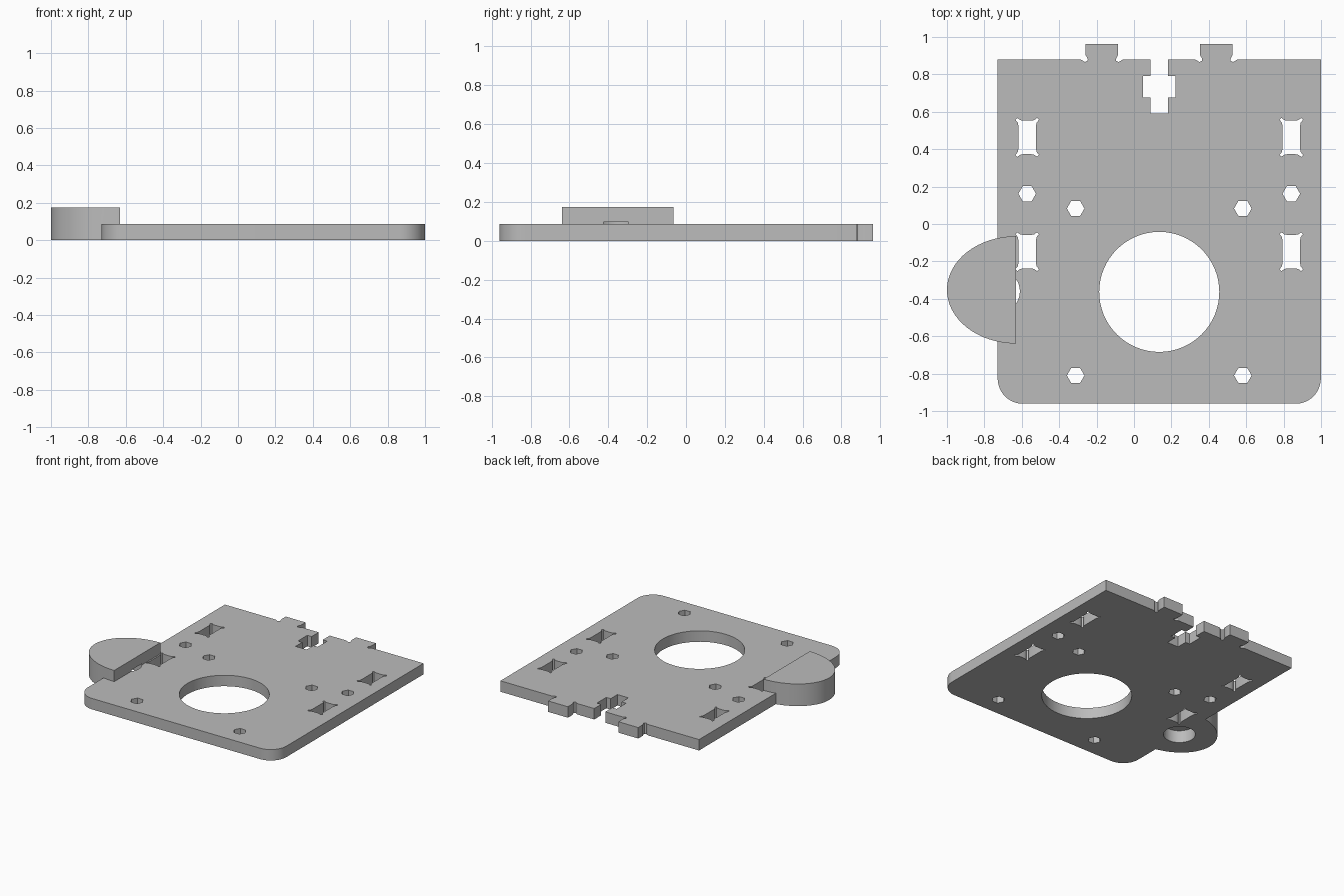
import bpy
import bmesh
from math import cos, sin, pi

cube = bpy.data.objects.get("Cube")
if cube:
    bpy.data.objects.remove(cube, do_unlink=True)

THICK = 0.086
MID_X = 0.135          # symmetry line of the plate

grey = bpy.data.materials.new("plain grey")
grey.use_nodes = True
grey.diffuse_color = (0.5, 0.5, 0.5, 1)
grey.node_tree.nodes["Principled BSDF"].inputs["Base Color"].default_value = (0.5, 0.5, 0.5, 1)


def prism(name, points, z0, z1):
    """Extrude a closed outline from z0 to z1."""
    bm = bmesh.new()
    face = bm.faces.new([bm.verts.new((x, y, z0)) for x, y in points])
    top = bmesh.ops.extrude_face_region(bm, geom=[face])["geom"]
    verts = [v for v in top if isinstance(v, bmesh.types.BMVert)]
    bmesh.ops.translate(bm, verts=verts, vec=(0, 0, z1 - z0))
    bmesh.ops.recalc_face_normals(bm, faces=bm.faces)
    mesh = bpy.data.meshes.new(name)
    bm.to_mesh(mesh)
    bm.free()
    mesh.materials.append(grey)
    obj = bpy.data.objects.new(name, mesh)
    bpy.context.collection.objects.link(obj)
    return obj


def arc(cx, cy, rx, ry, start, end, steps):
    return [(cx + rx * cos(start + (end - start) * i / steps),
             cy + ry * sin(start + (end - start) * i / steps))
            for i in range(steps + 1)]


def ring(cx, cy, r, sides):
    return arc(cx, cy, r, r, 0, 2 * pi, sides)[:-1]


def combine(target, tool, operation):
    """Apply a boolean and discard the tool."""
    bpy.context.view_layer.objects.active = target
    mod = target.modifiers.new(operation, 'BOOLEAN')
    mod.operation = operation
    mod.solver = 'EXACT'
    mod.object = tool
    bpy.ops.object.modifier_apply(modifier=mod.name)
    bpy.data.objects.remove(tool, do_unlink=True)


def cut(target, points, z0=-0.1, z1=0.3):
    combine(target, prism("cutter", points, z0, z1), 'DIFFERENCE')


def tab(cx):
    """Locking tab with relief notches at its roots, right to left."""
    half = [(0.112, 0.879), (0.09, 0.866), (0.077, 0.872), (0.075, 0.882),
            (0.086, 0.902), (0.086, 0.962)]
    return [(cx + x, y) for x, y in half] + [(cx - x, y) for x, y in reversed(half)]


# Half of the cross-shaped nut slot, from the back edge inwards
slot = [(0.048, 0.879), (0.048, 0.792), (0.086, 0.792), (0.086, 0.675),
        (0.048, 0.675), (0.048, 0.591)]
nut_slot = [(MID_X + x, y) for x, y in slot] + [(MID_X - x, y) for x, y in reversed(slot)]

# Plate outline with rounded front corners
outline = arc(-0.594, -0.826, 0.135, 0.135, pi, 1.5 * pi, 12)
outline += arc(0.864, -0.826, 0.135, 0.135, 1.5 * pi, 2 * pi, 12)
outline += [(0.999, 0.879)] + tab(0.44) + nut_slot + tab(-0.172) + [(-0.729, 0.879)]
plate = prism("mounting_plate", outline, 0, THICK)

# Large round opening
cut(plate, ring(MID_X, -0.363, 0.321, 64))

# Hexagonal bolt holes
for dx, y in ((0.706, 0.162), (0.447, 0.083), (0.447, -0.81)):
    for side in (-1, 1):
        cut(plate, ring(MID_X + side * dx, y, 0.047, 6))

# Rectangular slots with relieved corners
ear = [(0.047, 0.06), (0.05, 0.078), (0.063, 0.094), (0.053, 0.104), (0.036, 0.092), (0.022, 0.09)]
window = ear + [(-x, y) for x, y in reversed(ear)]
window += [(-x, -y) for x, y in window]
for side in (-1, 1):
    for cy in (0.463, -0.148):
        cut(plate, [(MID_X + side * 0.706 + x, cy + y) for x, y in window])

# Raised half-oval boss on the right edge, with a round socket underneath
boss = prism("side_boss", arc(-0.63, -0.352, 0.37, 0.287, 0.5 * pi, 1.5 * pi, 32), 0, 0.174)
combine(plate, boss, 'UNION')
cut(plate, ring(-0.724, -0.36, 0.114, 32), -0.1, 0.096)

bpy.ops.object.select_all(action='DESELECT')
plate.select_set(True)
bpy.context.view_layer.objects.active = plate
bpy.ops.object.shade_smooth_by_angle()
